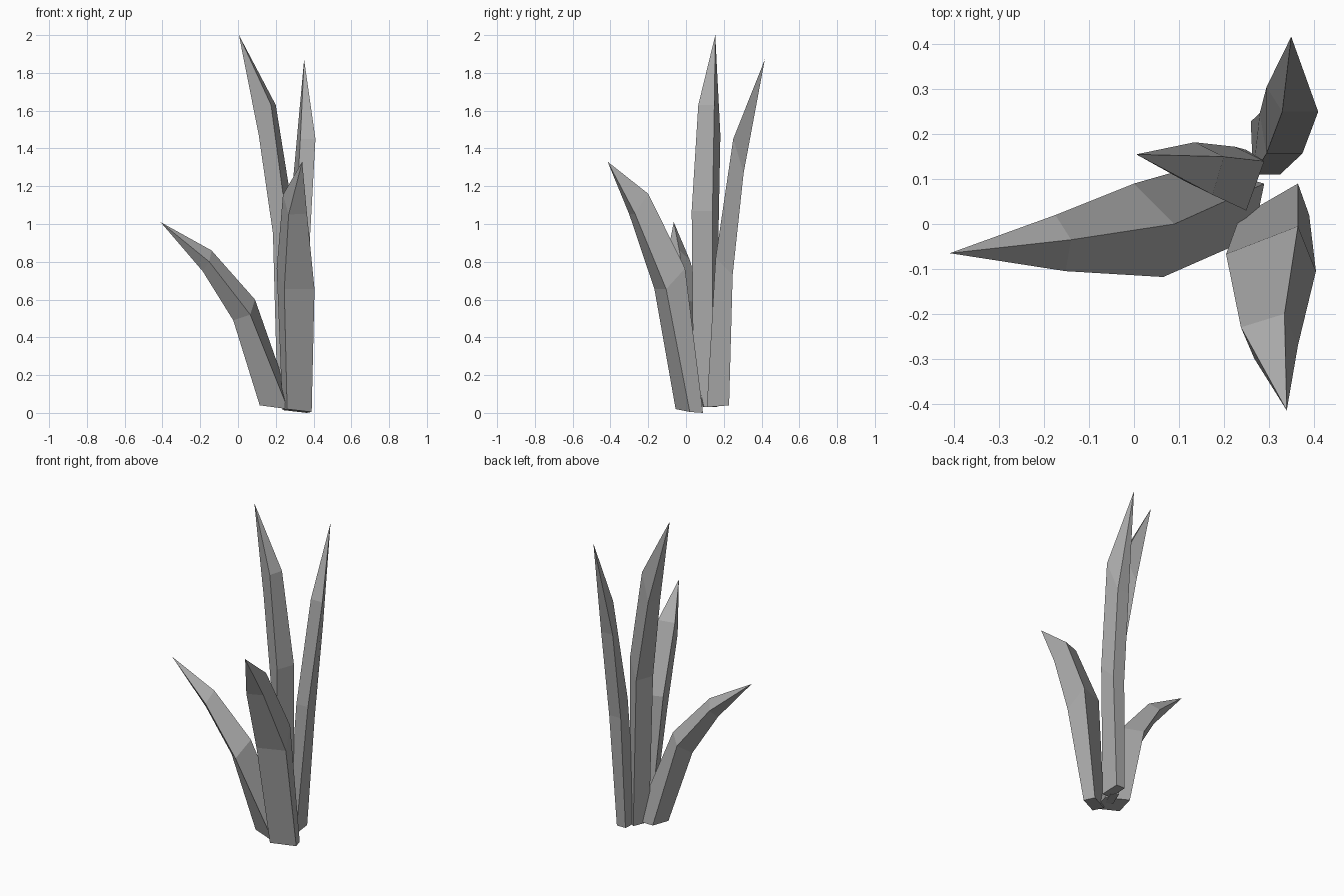
import bpy
import bmesh
from mathutils import Vector

default_cube = bpy.data.objects.get("Cube")
if default_cube:
    bpy.data.objects.remove(default_cube, do_unlink=True)

# Single matte grey
grey = bpy.data.materials.new("leaf grey")
grey.use_nodes = True
colour = (0.4, 0.4, 0.4, 1.0)
grey.diffuse_color = colour
shader = next(n for n in grey.node_tree.nodes if n.type == "BSDF_PRINCIPLED")
shader.inputs["Base Color"].default_value = colour


def make_leaf(name, base, middle, upper, tip):
    """Loft four-sided cross-sections into a pointed leaf.

    Each section gives its ridge corner and the two corners beside it;
    the corner opposite the ridge completes the parallelogram.
    """
    bm = bmesh.new()
    rings = []
    for section in (base, middle, upper):
        ridge, side_a, side_b = (Vector(p) for p in section)
        corners = (ridge, side_a, side_a + side_b - ridge, side_b)
        rings.append([bm.verts.new(c) for c in corners])

    # Closed foot, then the walls between neighbouring sections
    bm.faces.new(rings[0])
    for lower, higher in zip(rings, rings[1:]):
        for i in range(4):
            j = (i + 1) % 4
            bm.faces.new((lower[i], lower[j], higher[j], higher[i]))

    # Pointed end
    point = bm.verts.new(tip)
    for i in range(4):
        bm.faces.new((rings[-1][i], rings[-1][(i + 1) % 4], point))

    bmesh.ops.recalc_face_normals(bm, faces=bm.faces)
    mesh = bpy.data.meshes.new(name)
    bm.to_mesh(mesh)
    bm.free()
    mesh.materials.append(grey)
    leaf = bpy.data.objects.new(name, mesh)
    bpy.context.scene.collection.objects.link(leaf)
    return leaf


# Short leaf arching out to the right
make_leaf(
    "right_arching_leaf",
    base=((0.29, 0.09, 0.03), (0.265, -0.03, 0.02), (0.14, 0.13, 0.05)),
    middle=((0.09, 0.0, 0.6), (0.065, -0.118, 0.52), (0.0, 0.09, 0.57)),
    upper=((-0.14, -0.035, 0.86), (-0.152, -0.105, 0.8), (-0.175, 0.02, 0.81)),
    tip=(-0.41, -0.065, 1.01),
)

# Tallest leaf in the centre
make_leaf(
    "tall_centre_leaf",
    base=((0.29, 0.14, 0.03), (0.25, 0.04, 0.03), (0.25, 0.165, 0.03)),
    middle=((0.29, 0.14, 1.07), (0.25, 0.03, 1.07), (0.225, 0.172, 0.95)),
    upper=((0.2, 0.15, 1.63), (0.175, 0.065, 1.63), (0.135, 0.182, 1.47)),
    tip=(0.005, 0.155, 2.0),
)

# Tall leaf leaning to the back
make_leaf(
    "back_leaf",
    base=((0.325, 0.11, 0.03), (0.265, 0.11, 0.03), (0.32, 0.228, 0.04)),
    middle=((0.375, 0.157, 0.82), (0.295, 0.157, 0.82), (0.36, 0.247, 0.73)),
    upper=((0.41, 0.25, 1.45), (0.33, 0.25, 1.45), (0.375, 0.305, 1.27)),
    tip=(0.35, 0.417, 1.87),
)

# Medium leaf leaning to the front
make_leaf(
    "front_leaf",
    base=((0.365, 0.09, 0.0), (0.39, 0.02, 0.005), (0.235, 0.015, 0.015)),
    middle=((0.365, -0.005, 0.765), (0.405, -0.105, 0.655), (0.205, -0.067, 0.765)),
    upper=((0.335, -0.2, 1.16), (0.365, -0.27, 1.055), (0.238, -0.23, 1.155)),
    tip=(0.34, -0.415, 1.33),
)
